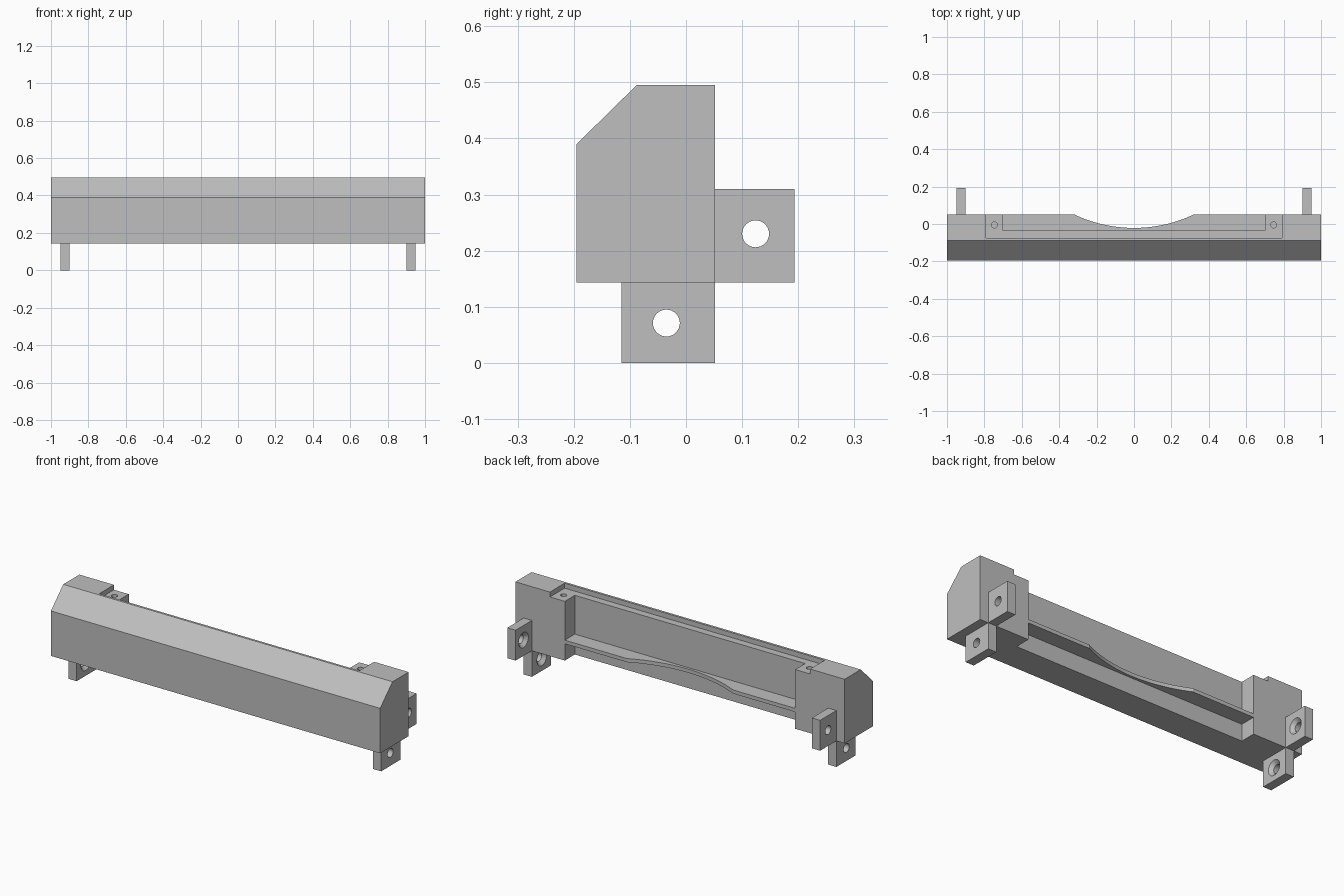
import bpy, bmesh, math
from mathutils import Matrix

cube = bpy.data.objects.get("Cube")
if cube:
    bpy.data.objects.remove(cube, do_unlink=True)

grey = bpy.data.materials.new("plain_grey")
grey.use_nodes = True
grey.diffuse_color = (0.52, 0.52, 0.52, 1)
grey.node_tree.nodes["Principled BSDF"].inputs["Base Color"].default_value = (0.52, 0.52, 0.52, 1)


def finish(bm, name):
    bmesh.ops.recalc_face_normals(bm, faces=bm.faces)
    mesh = bpy.data.meshes.new(name)
    bm.to_mesh(mesh)
    bm.free()
    mesh.materials.append(grey)
    obj = bpy.data.objects.new(name, mesh)
    bpy.context.collection.objects.link(obj)
    return obj


def box(name, x, y, z):
    bm = bmesh.new()
    bmesh.ops.create_cube(bm, size=1)
    for v in bm.verts:
        for i, (low, high) in enumerate((x, y, z)):
            v.co[i] = low if v.co[i] < 0 else high
    return finish(bm, name)


def cylinder(name, centre, r1, r2, depth, axis="Z", segments=32):
    bm = bmesh.new()
    turn = Matrix.Rotation(math.pi / 2, 4, "Y") if axis == "X" else Matrix()
    bmesh.ops.create_cone(bm, cap_ends=True, segments=segments, radius1=r1, radius2=r2,
                          depth=depth, matrix=Matrix.Translation(centre) @ turn)
    return finish(bm, name)


def cut(target, cutter):
    cutter.hide_render = True
    mod = target.modifiers.new("cut", "BOOLEAN")
    mod.operation = "DIFFERENCE"
    mod.solver = "EXACT"
    mod.object = cutter
    select(target)
    bpy.ops.object.modifier_apply(modifier=mod.name)
    bpy.data.objects.remove(cutter, do_unlink=True)


def select(obj):
    bpy.ops.object.select_all(action="DESELECT")
    obj.select_set(True)
    bpy.context.view_layer.objects.active = obj


BACK, BOTTOM, TOP = 0.052, 0.143, 0.495

# Long housing with a bevelled upper front edge
profile = [(-0.195, BOTTOM), (BACK, BOTTOM), (BACK, TOP), (-0.088, TOP), (-0.195, 0.39)]
bm = bmesh.new()
face = bm.faces.new([bm.verts.new((-1, y, z)) for y, z in profile])
side = bmesh.ops.extrude_face_region(bm, geom=[face])
bmesh.ops.translate(bm, vec=(2, 0, 0),
                    verts=[g for g in side["geom"] if isinstance(g, bmesh.types.BMVert)])
housing = finish(bm, "housing")

# Lid recess, then the open bays above and below the shelf
cut(housing, box("lid_recess", (-0.79, 0.79), (-0.075, 0.3), (0.468, 0.7)))
cut(housing, box("upper_bay", (-0.7, 0.7), (-0.035, 0.3), (0.255, 0.7)))
cut(housing, box("lower_bay", (-0.7, 0.7), (-0.035, 0.3), (0, 0.235)))

# Curved clearance in the shelf
radius = 0.747
cut(housing, cylinder("shelf_curve", (0, radius - 0.021, 0.245), radius, radius, 0.1, segments=256))

# Lid screw holes
for s in (-1, 1):
    cut(housing, cylinder("screw_hole", (s * 0.747, -0.005, 0.45), 0.016, 0.016, 0.16))

# Mounting tabs with holes countersunk on their inner faces
tabs = [("lower_tab", (-0.115, BACK), (0, BOTTOM), (-0.035, 0.071)),
        ("rear_tab", (BACK, 0.193), (BOTTOM, 0.31), (0.124, 0.23))]
parts = [housing]
for label, s in (("left", 1), ("right", -1)):
    for name, y, z, (hy, hz) in tabs:
        tab = box(f"{label}_{name}", sorted((s * 0.9, s * 0.95)), y, z)
        cut(tab, cylinder("bolt_hole", (s * 0.925, hy, hz), 0.024, 0.024, 0.2, "X"))
        wide, narrow = 0.044, 0.022
        ends = (wide, narrow) if s > 0 else (narrow, wide)
        cut(tab, cylinder("countersink", (s * 0.909, hy, hz), *ends, 0.022, "X"))
        parts.append(tab)

for part in parts:
    select(part)
    bpy.ops.object.shade_smooth_by_angle(angle=math.radians(25))
